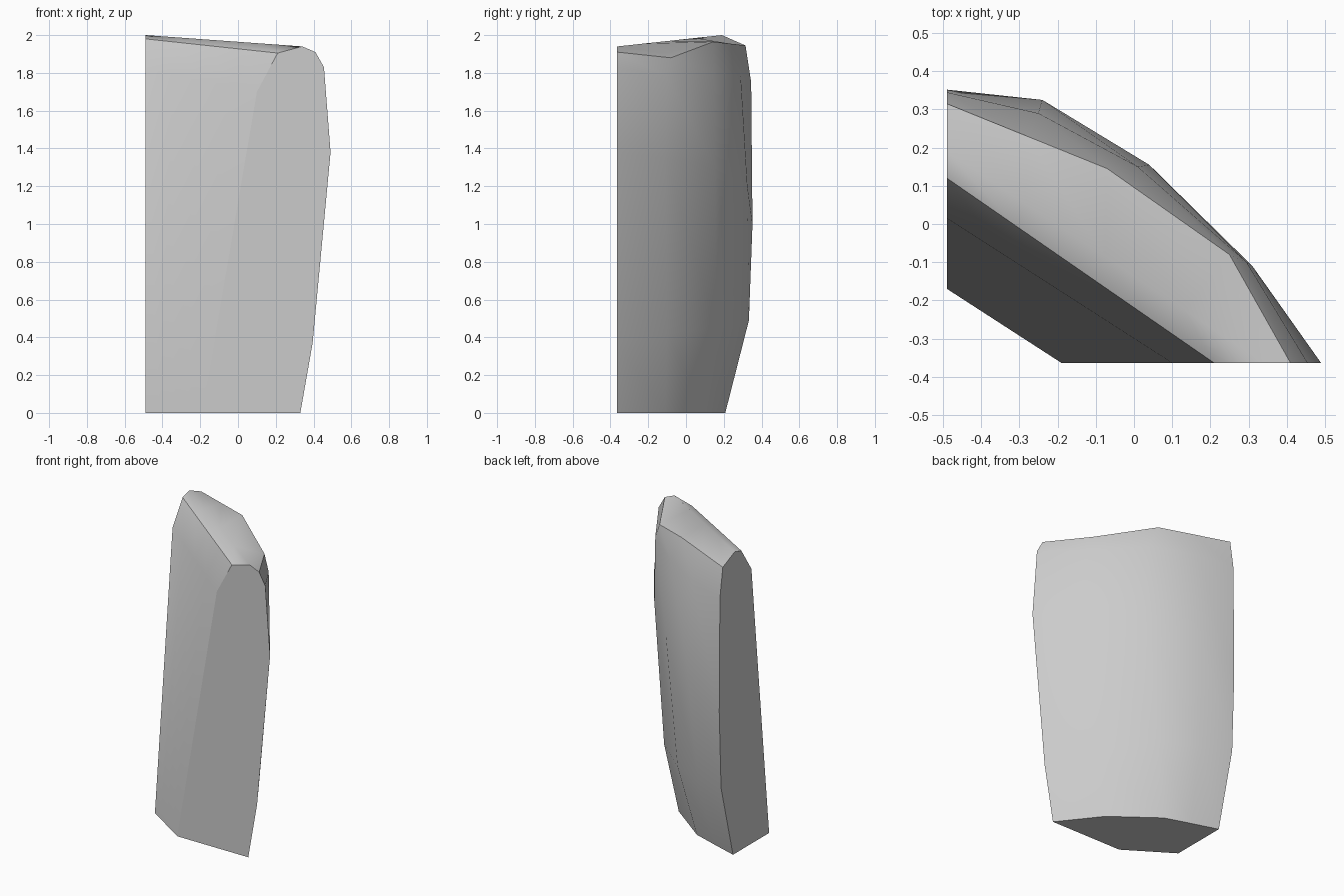
import bpy
import bmesh
from mathutils import Vector

default_cube = bpy.data.objects.get("Cube")
if default_cube:
    bpy.data.objects.remove(default_cube, do_unlink=True)


def make_material(name, colour):
    """One flat, matte colour for viewport and render."""
    material = bpy.data.materials.new(name)
    material.use_nodes = True
    material.diffuse_color = colour
    shader = material.node_tree.nodes["Principled BSDF"]
    shader.inputs["Base Color"].default_value = colour
    shader.inputs["Roughness"].default_value = 0.8
    return material


def right_end(x, z):
    """Point on the flat end that faces the front."""
    return Vector((x, -0.364, z))


def left_end(y, z):
    """Point on the flat end that faces sideways."""
    return Vector((-0.49, y, z))


# Inner face and crest: foot, start of bevel, top edge, crest
inner_start = [right_end(*p) for p in ((-0.19, 0), (0.1, 1.7), (0.21, 1.905), (0.34, 1.94))]
inner_finish = [left_end(*p) for p in ((-0.17, 0), (0.015, 1.82), (0.12, 1.98), (0.19, 2))]

# Bulging outer face: columns running from the top edge down to the foot
outer_columns = [
    [right_end(*p) for p in ((0.41, 1.91), (0.455, 1.83), (0.49, 1.38), (0.395, 0.37), (0.33, 0))],
    [Vector(p) for p in ((0.25, -0.08, 1.88), (0.295, -0.1, 1.78), (0.31, -0.11, 1.35),
                         (0.23, -0.1, 0.42), (0.13, -0.11, 0))],
    [Vector(p) for p in ((-0.07, 0.145, 1.965), (0.01, 0.15, 1.8), (0.04, 0.155, 1.3),
                         (-0.05, 0.16, 0.45), (-0.15, 0.1, 0))],
    [Vector(p) for p in ((-0.28, 0.23, 1.955), (-0.25, 0.29, 1.78), (-0.24, 0.325, 1.2),
                         (-0.28, 0.28, 0.47), (-0.32, 0.155, 0))],
    [left_end(*p) for p in ((0.315, 1.945), (0.345, 1.75), (0.352, 1), (0.333, 0.49), (0.208, 0))],
]

# Join both faces into closed cross-sections along the slab
mesh_builder = bmesh.new()
sections = []
for index, outer in enumerate(outer_columns):
    blend = index / (len(outer_columns) - 1)
    inner = [a.lerp(b, blend) for a, b in zip(inner_start, inner_finish)]
    sections.append([mesh_builder.verts.new(point) for point in inner + outer])

count = len(sections[0])
for first, second in zip(sections, sections[1:]):
    for row in range(count):
        following = (row + 1) % count
        mesh_builder.faces.new((first[row], second[row], second[following], first[following]))

# Flat ends
end_caps = [mesh_builder.faces.new(sections[0]), mesh_builder.faces.new(sections[-1])]
bmesh.ops.recalc_face_normals(mesh_builder, faces=mesh_builder.faces)

# Smooth shading, with crisp ends, foot and top rims
for face in mesh_builder.faces:
    face.smooth = True
for cap in end_caps:
    for edge in cap.edges:
        edge.smooth = False
inner_foot, inner_rim, outer_rim, outer_foot = 0, 2, 4, count - 1
for row in (inner_foot, inner_rim, outer_rim, outer_foot):
    for first, second in zip(sections, sections[1:]):
        mesh_builder.edges.get((first[row], second[row])).smooth = False

slab_mesh = bpy.data.meshes.new("curved_stone_slab")
mesh_builder.to_mesh(slab_mesh)
mesh_builder.free()
slab_mesh.materials.append(make_material("pale grey stone", (0.6, 0.6, 0.6, 1)))
slab = bpy.data.objects.new("curved_stone_slab", slab_mesh)
bpy.context.collection.objects.link(slab)
